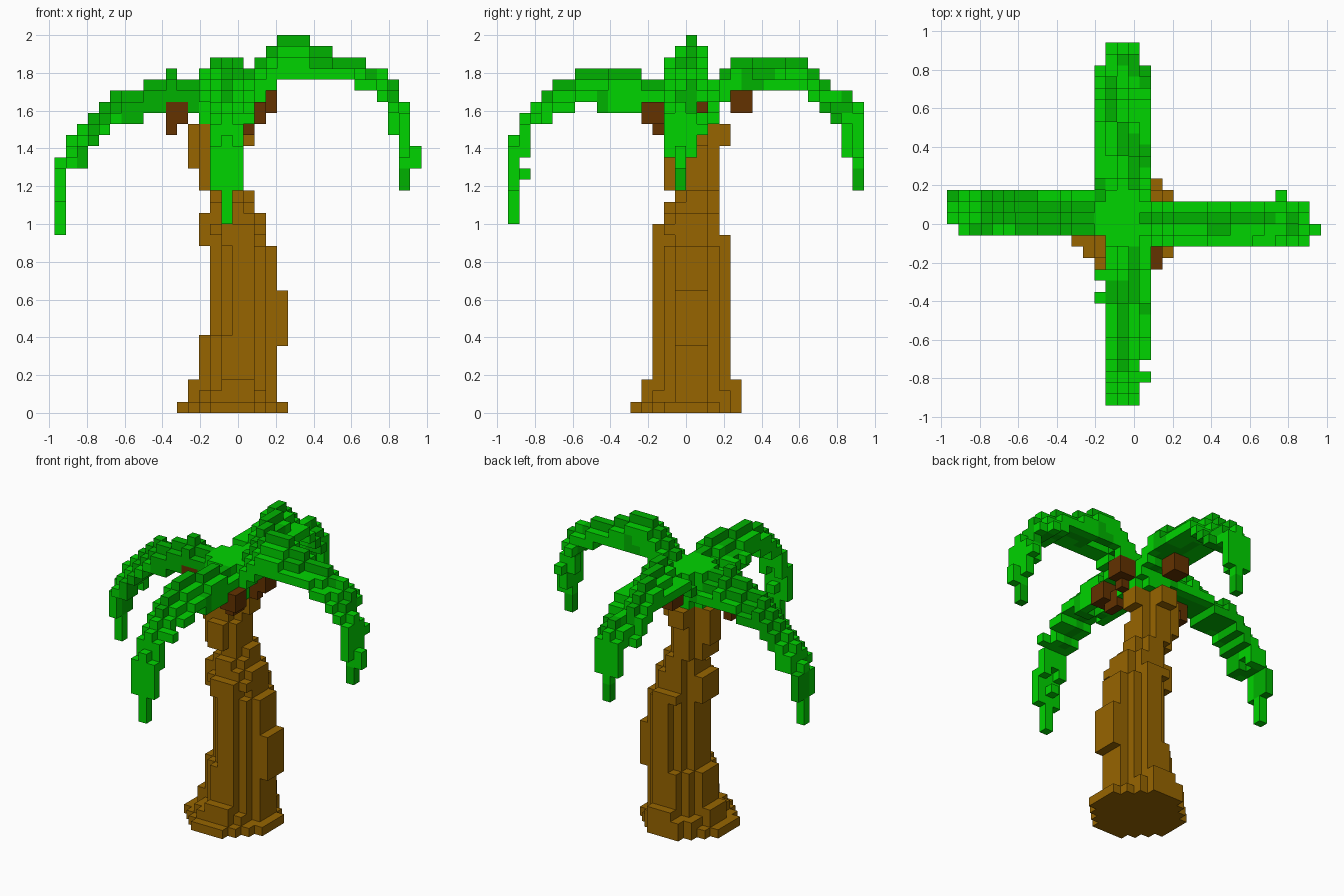
import bpy, math
from mathutils import Vector

cube = bpy.data.objects.get("Cube")
if cube:
    bpy.data.objects.remove(cube, do_unlink=True)

V = 2 / 34                      # block size
ORIGIN = Vector((16.5, 16, 0))  # grid point at the model centre


def material(name, rgb):
    m = bpy.data.materials.new(name)
    m.use_nodes = True
    m.diffuse_color = (*rgb, 1)
    bsdf = m.node_tree.nodes["Principled BSDF"]
    bsdf.inputs["Base Color"].default_value = (*rgb, 1)
    bsdf.inputs["Roughness"].default_value = 0.9
    return m


BARK = material("bark brown", (0.31, 0.13, 0.0))
NUT = material("coconut brown", (0.125, 0.032, 0.0))
LEAF = material("leaf green", (0.0, 0.66, 0.0))
SHADE = material("deep leaf green", (0.0, 0.45, 0.0))

claimed = set()


def build(name, blocks, mats, dark=()):
    """Skin a set of grid blocks with the exposed faces; dark blocks use slot 1."""
    blocks = set(blocks) - claimed
    claimed.update(blocks)
    index, faces, slots = {}, [], []
    for b in sorted(blocks):
        for axis in range(3):
            for side in (0, 1):
                near = list(b)
                near[axis] += 2 * side - 1
                if tuple(near) in blocks:
                    continue
                u, w = (axis + 1) % 3, (axis + 2) % 3
                face = []
                for du, dw in ((0, 0), (1, 0), (1, 1), (0, 1)):
                    p = list(b)
                    p[axis] += side
                    p[u] += du
                    p[w] += dw
                    face.append(index.setdefault(tuple(p), len(index)))
                faces.append(face if side else face[::-1])
                slots.append(1 if b in dark else 0)
    mesh = bpy.data.meshes.new(name)
    mesh.from_pydata([(Vector(p) - ORIGIN) * V for p in index], [], faces)
    for m in mats:
        mesh.materials.append(m)
    mesh.polygons.foreach_set("material_index", slots)
    mesh.update()
    obj = bpy.data.objects.new(name, mesh)
    bpy.context.collection.objects.link(obj)


def box(x0, x1, y0, y1, z0, z1):
    return {(x, y, z) for x in range(x0, x1) for y in range(y0, y1) for z in range(z0, z1)}


def drum(x0, x1, y0, y1, z0, z1, power=2):
    """Rounded block column filling a rectangle."""
    def reach(v, a, b):
        return abs((v + 0.5 - (a + b) / 2) / ((b - a) / 2)) ** power
    return {b for b in box(x0, x1, y0, y1, z0, z1)
            if reach(b[0], x0, x1) + reach(b[1], y0, y1) <= 0.95}


# Trunk: stacked rounded layers that lean and narrow upwards
trunk = set()
for layer in ((11, 21, 11, 21, 0, 1), (12, 20, 12, 21, 1, 2), (13, 20, 13, 20, 2, 7),
              (14, 20, 13, 20, 7, 15), (14, 19, 13, 20, 15, 16), (14, 19, 13, 19, 16, 17),
              (14, 19, 14, 19, 17, 18), (14, 18, 14, 19, 18, 19), (14, 18, 15, 19, 19, 20),
              (13, 17, 14, 19, 20, 23), (13, 17, 15, 19, 23, 26)):
    trunk |= drum(*layer)
# Bark stubs standing out from the trunk
for stub in ((12, 20, 15, 18, 2, 3), (15, 18, 12, 21, 2, 3), (20, 21, 15, 18, 6, 11),
             (13, 14, 15, 18, 15, 18), (12, 13, 16, 18, 22, 26), (13, 14, 15, 17, 23, 26),
             (16, 18, 16, 18, 24, 26), (14, 16, 19, 20, 24, 26)):
    trunk |= box(*stub)
build("trunk", trunk, [BARK])

# Coconuts tucked under the fronds
for name, nut in (("front_coconut", box(17, 19, 12, 14, 26, 28) | box(17, 18, 13, 15, 25, 27)),
                  ("left_coconut", box(18, 20, 16, 18, 27, 29) | box(18, 19, 16, 17, 26, 27)),
                  ("right_coconut", box(10, 12, 15, 17, 26, 28) | box(10, 11, 15, 17, 25, 26)),
                  ("back_coconut", box(14, 16, 20, 22, 27, 29))):
    build(name, nut, [NUT])

# Crown where the fronds meet
build("crown", drum(13, 18, 14, 19, 26, 30, 3), [LEAF])


def frond(name, axis, start, step, tops, bottoms, width, ridge, tip, vein, extra):
    """Arched leaf: a wandering ridge with drooping sides, ending in a hanging point.
    tip = (number of narrow end columns, low, high, centre); vein = reach of the
    deeper green either side of the ridge."""
    blocks, dark = set(extra), set()
    count = len(tops)
    for i, (top, bottom) in enumerate(zip(tops, bottoms)):
        along = start + step * i
        narrow = i >= count - tip[0]
        low, high = tip[1:3] if narrow else width
        centre = tip[3] if narrow else ridge[i * len(ridge) // count]
        for c in range(low, high):
            d = abs(c - centre)
            upper = max(bottom + 1, top - d)
            if top - bottom >= 5:                     # hanging point
                lower = bottom + 3 * d
            elif c in (low, high - 1):                # drooping edge
                lower = bottom
            else:
                lower = max(bottom, upper - 3)
            for z in range(min(lower, upper - 1), upper):
                b = (along, c, z) if axis == 0 else (c, along, z)
                blocks.add(b)
                patch = math.sin(0.9 * along + 0.8 * c) + math.sin(0.7 * z - 0.6 * along)
                if (d <= vein and i < count - 3) or patch > 1.4:
                    dark.add(b)
    build(name, blocks, [LEAF, SHADE], dark)


frond("left_frond", 0, 17, 1,
      (31, 32, 33, 34, 34, 34, 33, 33, 32, 32, 32, 31, 31, 30, 28),
      (28, 28, 29, 30, 30, 30, 30, 30, 30, 30, 29, 29, 28, 25, 20),
      (14, 18), (16,), (1, 14, 18, 15), 0,
      box(32, 33, 15, 16, 22, 24) | {(29, 18, 28)})
frond("right_frond", 0, 12, -1,
      (30, 30, 31, 30, 30, 29, 29, 29, 28, 27, 26, 25, 23),
      (27, 27, 27, 27, 27, 26, 26, 26, 25, 24, 22, 22, 16),
      (15, 19), (16, 17), (1, 16, 19, 17), 1, ())
frond("back_frond", 1, 18, 1,
      (30, 31, 32, 32, 32, 32, 32, 32, 32, 31, 30, 29, 29, 28),
      (27, 28, 29, 29, 29, 29, 29, 29, 29, 28, 27, 26, 23, 20),
      (13, 18), (16, 15, 14, 15), (2, 14, 17, 15), 0, ())
frond("front_frond", 1, 13, -1,
      (30, 30, 31, 31, 31, 31, 31, 31, 30, 30, 29, 28, 27, 25),
      (27, 27, 27, 27, 27, 27, 28, 28, 27, 27, 26, 26, 23, 17),
      (14, 18), (16, 15, 15), (4, 14, 17, 15), 0,
      {(13, 11, 28), (13, 9, 28), (17, 2, 26), (15, 1, 21)})
